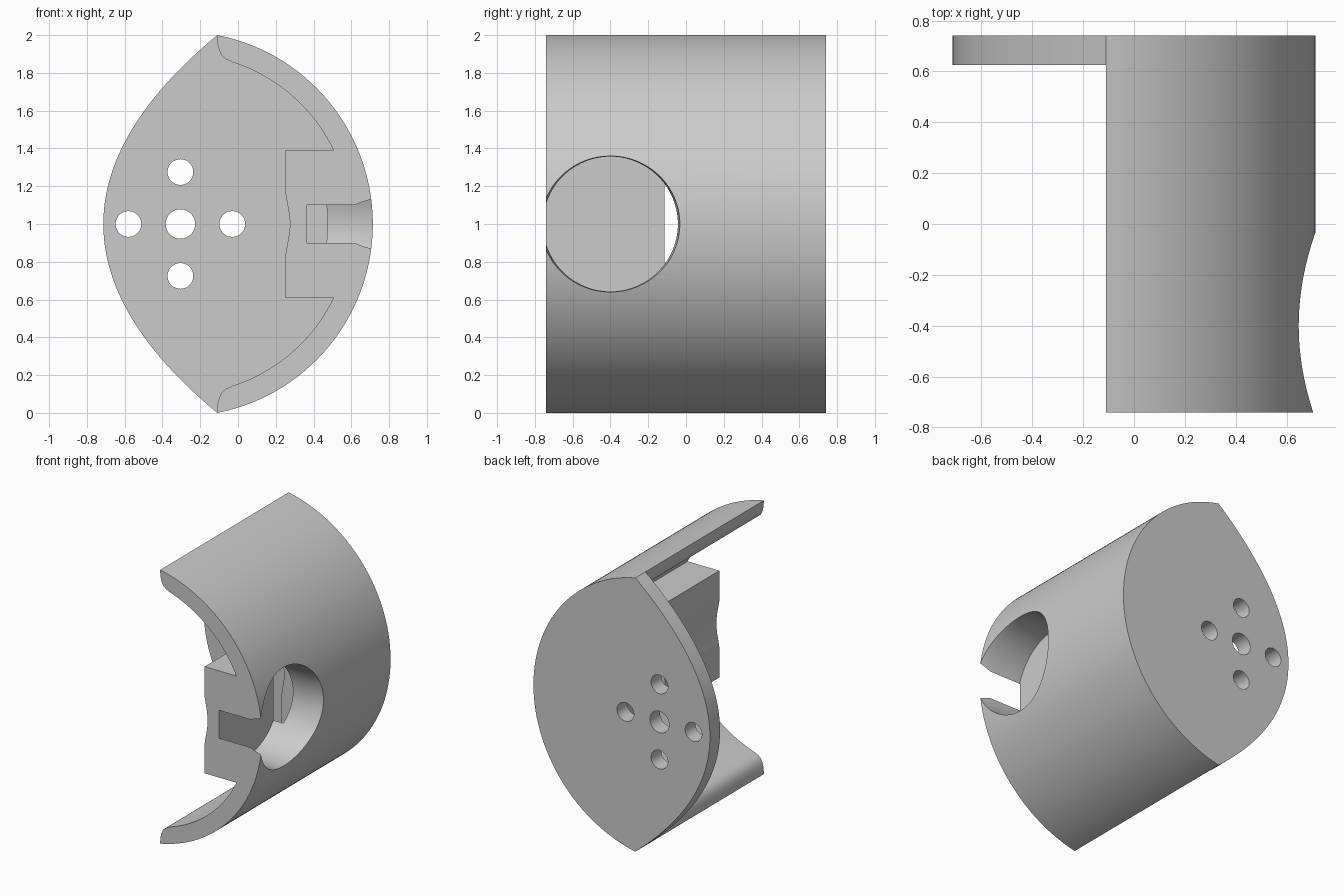
import bpy
import bmesh
from math import sin, cos, pi, atan2, sqrt, acos
from mathutils import Matrix, Vector

cube = bpy.data.objects.get("Cube")
if cube:
    bpy.data.objects.remove(cube)

grey = bpy.data.materials.new("plain grey")
grey.use_nodes = True
grey.diffuse_color = (0.6, 0.6, 0.6, 1)
grey.node_tree.nodes["Principled BSDF"].inputs["Base Color"].default_value = (0.6, 0.6, 0.6, 1)

CX, CZ = -0.305, 1.0            # axis shared by all curved walls
TIP = -0.11                     # x of the upper and lower tips
OUTER, INNER, GROOVE = 1.0188, 0.9, 0.78
FRONT, BACK, PLATE = -0.742, 0.742, 0.625


def arc(radius, a0, a1, n):
    return [(CX + radius * cos(a0 + (a1 - a0) * i / n),
             CZ + radius * sin(a0 + (a1 - a0) * i / n)) for i in range(n + 1)]


def mirrored(points):
    return [(x, 2 * CZ - z) for x, z in reversed(points)]


def add_object(name, bm):
    bmesh.ops.recalc_face_normals(bm, faces=bm.faces)
    mesh = bpy.data.meshes.new(name)
    bm.to_mesh(mesh)
    bm.free()
    mesh.materials.append(grey)
    ob = bpy.data.objects.new(name, mesh)
    bpy.context.collection.objects.link(ob)
    return ob


def extrude(name, outline, y0, y1):
    bm = bmesh.new()
    face = bm.faces.new([bm.verts.new((x, y0, z)) for x, z in outline])
    grown = bmesh.ops.extrude_face_region(bm, geom=[face])["geom"]
    verts = [v for v in grown if isinstance(v, bmesh.types.BMVert)]
    bmesh.ops.translate(bm, verts=verts, vec=(0, y1 - y0, 0))
    return add_object(name, bm)


def lathe_x(name, profile, y, z, n=96):
    # closed solid turned around an axis parallel to x
    bm = bmesh.new()
    rings = [[bm.verts.new((x, y + r * cos(2 * pi * i / n), z + r * sin(2 * pi * i / n)))
              for i in range(n)] for x, r in profile]
    for a, b in zip(rings, rings[1:]):
        for i in range(n):
            j = (i + 1) % n
            bm.faces.new((a[i], a[j], b[j], b[i]))
    bm.faces.new(rings[0])
    bm.faces.new(rings[-1])
    return add_object(name, bm)


def disc(x, z, r, n):
    return [(x + r * cos(2 * pi * i / n), z + r * sin(2 * pi * i / n)) for i in range(n)]


def cut(target, cutter):
    cutter.hide_render = True
    mod = target.modifiers.new("cut", 'BOOLEAN')
    mod.operation = 'DIFFERENCE'
    mod.solver = 'EXACT'
    mod.object = cutter
    bpy.context.view_layer.objects.active = target
    bpy.ops.object.modifier_apply(modifier=mod.name)
    bpy.data.objects.remove(cutter)


def smooth(ob):
    bpy.ops.object.select_all(action='DESELECT')
    ob.select_set(True)
    bpy.context.view_layer.objects.active = ob
    bpy.ops.object.shade_smooth_by_angle(angle=0.5)


# Curved shell with rounded lips and the inner block
tip_angle = acos((TIP - CX) / OUTER)
outer = arc(OUTER, -tip_angle, tip_angle, 96)
lip = [(-0.108, 1.955), (-0.1, 1.92), (-0.085, 1.89), (-0.062, 1.872)]
lip_angle = acos((-0.03 - CX) / INNER)
block_angle = atan2(0.39, sqrt(INNER ** 2 - 0.39 ** 2))
inner = arc(INNER, lip_angle, block_angle, 28)
block = [(0.25, 1.39), (0.25, 1.17), (0.257, 1.13), (0.268, 1.07), (0.274, 1.02)]
half = lip + inner + block
shell = extrude("curved_shell", outer + half + mirrored(half), FRONT, PLATE)

# Ring groove splitting the inner block
cut(shell, extrude("groove_cutter", disc(CX, CZ, GROOVE, 128), -0.113, 0.14))

# Round side pocket, open at the front, with a softened rim
cut(shell, lathe_x("pocket_cutter", [(0.365, 0.357), (0.62, 0.357), (0.7, 0.366), (0.9, 0.39)],
                   -0.4, CZ))
smooth(shell)

# Back plate: shell arc on one side, parabola on the other
edge = [(-0.713 + (TIP + 0.713) * (1 - i / 24) ** 2, 1 + (1 - i / 24)) for i in range(1, 25)]
plate = extrude("back_plate", outer + edge + mirrored(edge)[1:], PLATE, BACK)

# Five mounting holes in a cross
for dx, dz, r in ((0, 0, 0.078), (0.275, 0, 0.068), (-0.275, 0, 0.068),
                  (0, 0.275, 0.068), (0, -0.275, 0.068)):
    cut(plate, extrude("hole_cutter", disc(CX + dx, CZ + dz, r, 40), 0.5, 0.9))
smooth(plate)
